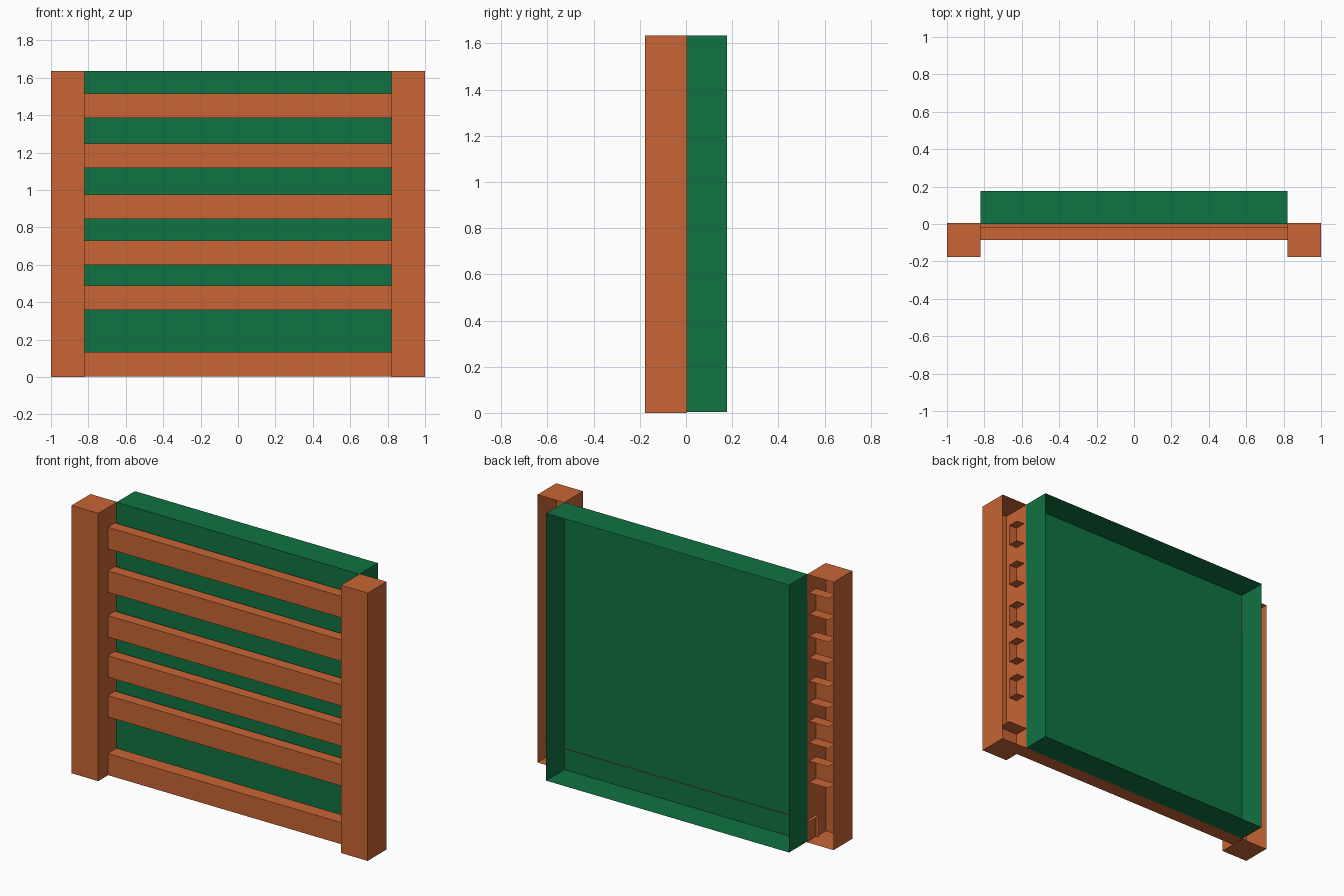
import bpy, bmesh

if "Cube" in bpy.data.objects:
    bpy.data.objects.remove(bpy.data.objects["Cube"])


def material(name, rgb):
    m = bpy.data.materials.new(name)
    m.diffuse_color = (*rgb, 1)
    m.use_nodes = True
    m.node_tree.nodes["Principled BSDF"].inputs["Base Color"].default_value = m.diffuse_color
    return m


orange = material("orange_paint", (0.58, 0.13, 0.035))
green = material("green_paint", (0.005, 0.17, 0.055))


def shell(name, lo, hi, mat, open_ends=False):
    """Box between two corners with its back (+y) open, optionally its x ends too."""
    bm = bmesh.new()
    bmesh.ops.create_cube(bm, size=1)
    for v in bm.verts:
        v.co = [l + (c + 0.5) * (h - l) for c, l, h in zip(v.co, lo, hi)]
    bm.normal_update()
    gone = [f for f in bm.faces
            if f.normal.y > 0.5 or (open_ends and abs(f.normal.x) > 0.5)]
    bmesh.ops.delete(bm, geom=gone, context='FACES')
    mesh = bpy.data.meshes.new(name)
    bm.to_mesh(mesh)
    bm.free()
    mesh.materials.append(mat)
    ob = bpy.data.objects.new(name, mesh)
    bpy.context.collection.objects.link(ob)
    return ob


H = 1.635

# Side posts, hollow and open at the back
shell("left_post", (-1, -0.177, 0), (-0.82, 0.005, H), orange)
shell("right_post", (0.82, -0.177, 0), (1, 0.005, H), orange)

# Back panel, a shallow tray open at the back
shell("back_panel", (-0.82, 0, 0.003), (0.82, 0.177, H), green)

# Bottom rail, whose edges just poke through the panel
shell("bottom_rail", (-0.84, -0.085, 0.002), (0.95, 0.005, 0.133), orange, True)

# Slats, channels whose ends run into the posts
for i, z in enumerate((0.357, 0.6, 0.845, 1.118, 1.384)):
    shell(f"slat_{i + 1}", (-0.95, -0.085, z), (0.875, -0.015, z + 0.131), orange, True)
